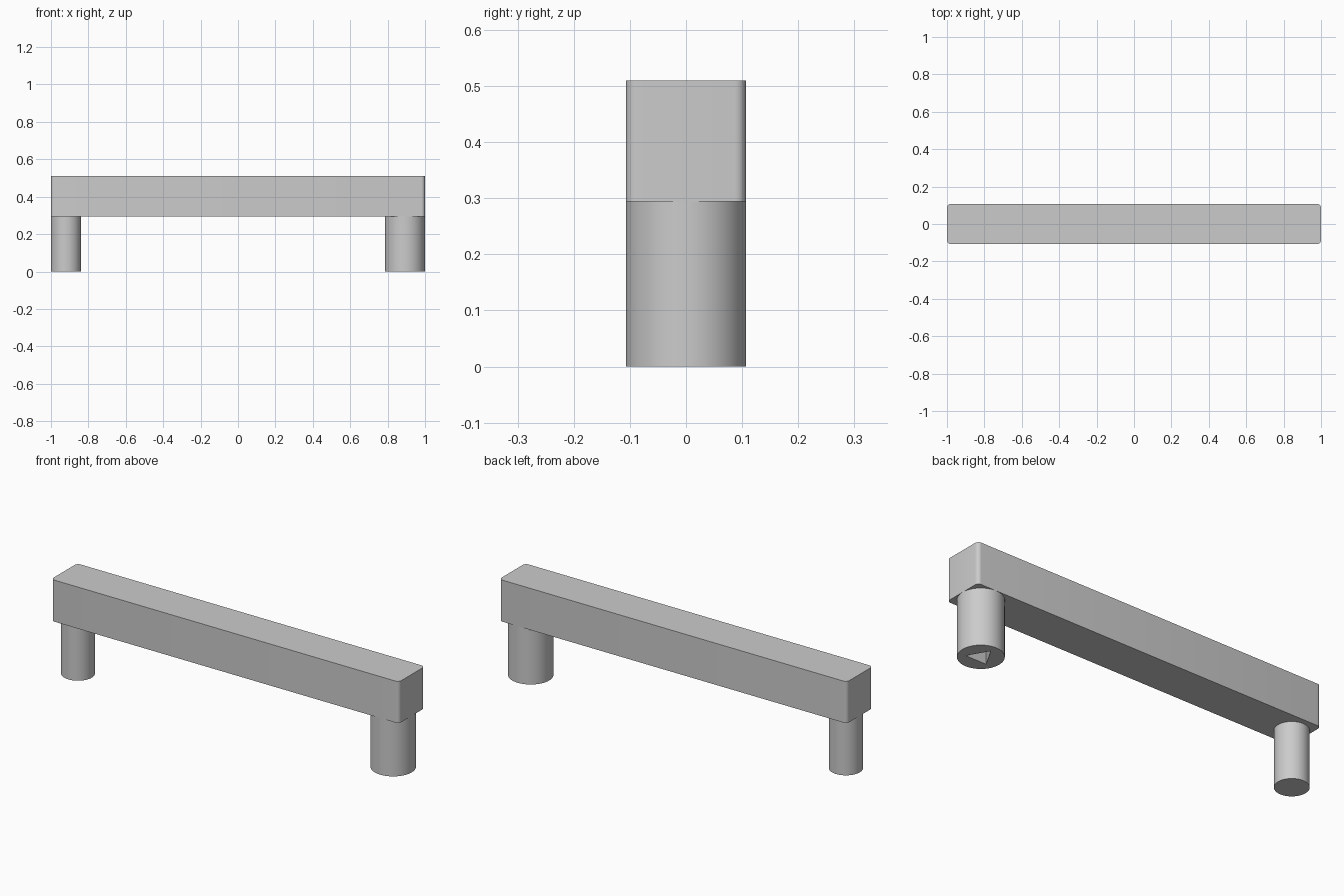
import bpy, math
from mathutils import Vector

if "Cube" in bpy.data.objects:
    bpy.data.objects.remove(bpy.data.objects["Cube"])

BEAM_BOTTOM, BEAM_TOP, HALF_DEPTH = 0.294, 0.51, 0.107

grey = bpy.data.materials.new("plain grey")
grey.diffuse_color = (0.6, 0.6, 0.6, 1)
grey.use_nodes = True
grey.node_tree.nodes["Principled BSDF"].inputs["Base Color"].default_value = grey.diffuse_color


def activate(obj):
    bpy.ops.object.select_all(action='DESELECT')
    obj.select_set(True)
    bpy.context.view_layer.objects.active = obj


def prism(name, outline, z0, z1):
    """Closed upright solid from a counter-clockwise outline."""
    n = len(outline)
    verts = [(x, y, z) for z in (z0, z1) for x, y in outline]
    faces = [tuple(reversed(range(n))), tuple(range(n, 2 * n))]
    faces += [(i, (i + 1) % n, n + (i + 1) % n, n + i) for i in range(n)]
    mesh = bpy.data.meshes.new(name)
    mesh.from_pydata(verts, [], faces)
    mesh.materials.append(grey)
    obj = bpy.data.objects.new(name, mesh)
    bpy.context.collection.objects.link(obj)
    return obj


def circle(cx, radius, sides, start=0.0):
    return [(cx + radius * math.cos(start + math.tau * i / sides),
             radius * math.sin(start + math.tau * i / sides)) for i in range(sides)]


def rounded_rectangle(hx, hy, r, steps=6):
    points = []
    for corner, (sx, sy) in enumerate(((1, 1), (-1, 1), (-1, -1), (1, -1))):
        for i in range(steps + 1):
            a = math.pi / 2 * (corner + i / steps)
            points.append((sx * (hx - r) + r * math.cos(a), sy * (hy - r) + r * math.sin(a)))
    return points


# Crossbar with rounded upright corners
beam = prism("crossbar", rounded_rectangle(1.0, HALF_DEPTH, 0.02), BEAM_BOTTOM, BEAM_TOP)

# Thin and thick round legs, each flush with one end of the crossbar
thin_leg = prism("thin_leg", circle(-0.92, 0.08, 64), 0, BEAM_BOTTOM)
thick_leg = prism("thick_leg", circle(1 - HALF_DEPTH, HALF_DEPTH, 64), 0, BEAM_BOTTOM)

# Triangular socket in the underside of the thick leg
cutter = prism("socket_cutter", circle(1 - HALF_DEPTH, 0.069, 3, math.pi / 2), -0.05, 0.2)
cutter.hide_render = True
socket = thick_leg.modifiers.new("socket", 'BOOLEAN')
socket.operation, socket.solver, socket.object = 'DIFFERENCE', 'EXACT', cutter
activate(thick_leg)
bpy.ops.object.modifier_apply(modifier=socket.name)
bpy.data.objects.remove(cutter)

# Smooth the curved walls, keep the rims sharp
for part in (beam, thin_leg, thick_leg):
    activate(part)
    bpy.ops.object.shade_smooth_by_angle(angle=math.radians(30))
